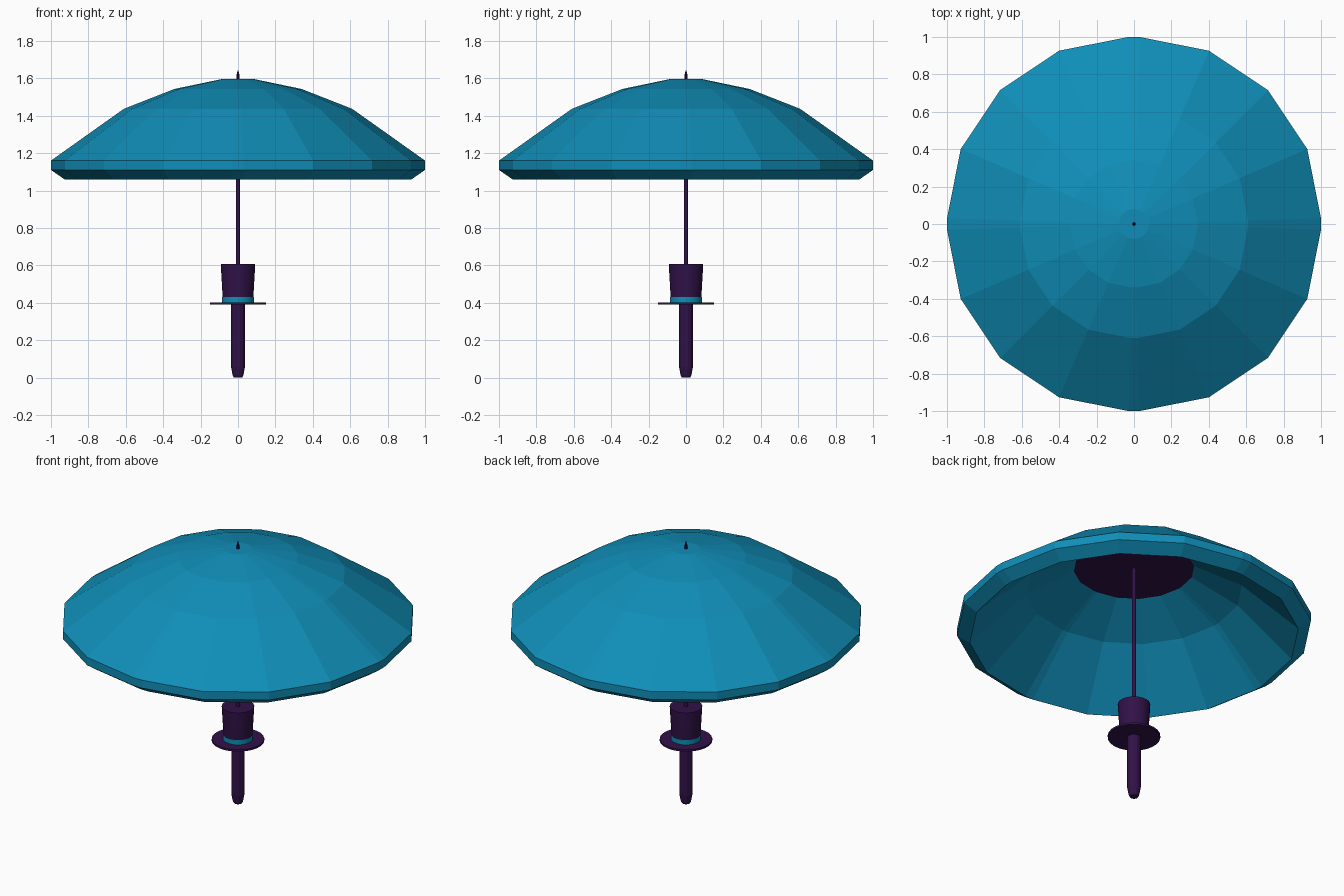
import bpy, bmesh, math

if "Cube" in bpy.data.objects:
    bpy.data.objects.remove(bpy.data.objects["Cube"])


def material(name, rgb):
    m = bpy.data.materials.new(name)
    m.diffuse_color = (*rgb, 1)
    m.use_nodes = True
    m.node_tree.nodes["Principled BSDF"].inputs["Base Color"].default_value = m.diffuse_color
    return m


TEAL = material("teal", (0.005, 0.27, 0.48))
PURPLE = material("dark purple", (0.03, 0.006, 0.065))


def circle(n):
    return [(math.cos(math.tau * (i + 0.5) / n), math.sin(math.tau * (i + 0.5) / n)) for i in range(n)]


def rounded_square():
    # Four quarter arcs of four segments with a short flat between them
    pts = []
    for q in range(4):
        a0 = q * math.pi / 2
        cx = 0.03 * math.sqrt(2) * math.cos(a0 + math.pi / 4)
        cy = 0.03 * math.sqrt(2) * math.sin(a0 + math.pi / 4)
        for k in range(5):
            a = a0 + k * math.pi / 8
            pts.append((cx + 0.97 * math.cos(a), cy + 0.97 * math.sin(a)))
    return pts


def lathe(name, outline, profile, mat, smooth=False):
    """Stack scaled copies of an outline along (radius, z), capping both ends."""
    bm = bmesh.new()
    rings = [[bm.verts.new((x * r, y * r, z)) for x, y in outline] for r, z in profile]
    n = len(outline)
    for a, b in zip(rings, rings[1:]):
        for i in range(n):
            j = (i + 1) % n
            bm.faces.new((a[i], a[j], b[j], b[i]))
    bm.faces.new(rings[0])
    bm.faces.new(rings[-1])
    bmesh.ops.recalc_face_normals(bm, faces=bm.faces)
    me = bpy.data.meshes.new(name)
    bm.to_mesh(me)
    bm.free()
    me.materials.append(mat)
    ob = bpy.data.objects.new(name, me)
    bpy.context.collection.objects.link(ob)
    if smooth:
        bpy.context.view_layer.objects.active = ob
        ob.select_set(True)
        bpy.ops.object.shade_smooth_by_angle(angle=math.radians(40))
        ob.select_set(False)
    return ob


# Canopy: faceted thick shell, from the crown over the rim to the inside
canopy = lathe("canopy", rounded_square(),
               [(0.08, 1.597), (0.34, 1.543), (0.61, 1.437), (1.0, 1.16), (1.0, 1.11),
                (0.928, 1.06), (0.61, 1.36), (0.34, 1.50)], TEAL)
# The flat ceiling inside the canopy is dark
canopy.data.materials.append(PURPLE)
for f in canopy.data.polygons:
    if len(f.vertices) > 4 and f.center.z < 1.55:
        f.material_index = 1

# Pole with pointed tip above the crown
lathe("pole", circle(12), [(0.012, 0.58), (0.012, 1.58)], PURPLE, True)
lathe("tip", circle(8), [(0.009, 1.55), (0.008, 1.62), (0.002, 1.643)], PURPLE)

# Hat-shaped guard: brim, band and crown
lathe("hat_brim", circle(24), [(0.15, 0.39), (0.15, 0.402)], PURPLE, True)
lathe("hat_band", circle(24), [(0.085, 0.40), (0.085, 0.432)], TEAL, True)
lathe("hat_crown", circle(24), [(0.08, 0.40), (0.083, 0.432), (0.093, 0.607)], PURPLE, True)

# Handle with tapered end
lathe("handle", circle(12), [(0.024, 0.0), (0.03, 0.012), (0.039, 0.06), (0.039, 0.40)], PURPLE)
